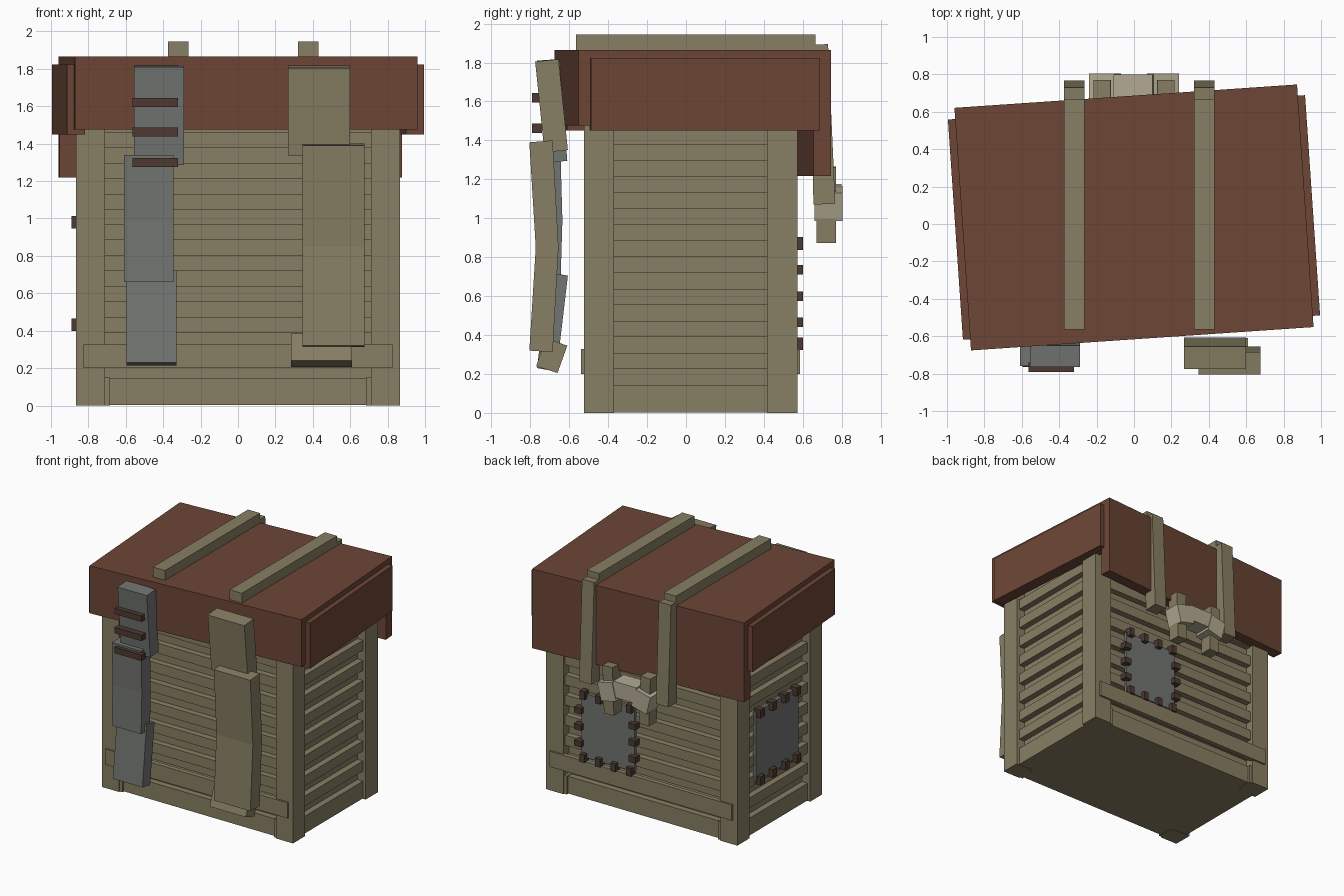
import bpy, bmesh, math
from mathutils import Matrix, Vector

cube = bpy.data.objects.get("Cube")
if cube:
    bpy.data.objects.remove(cube, do_unlink=True)


def material(name, rgb):
    lin = [((c / 255 + 0.055) / 1.055) ** 2.4 for c in rgb] + [1.0]
    m = bpy.data.materials.new(name)
    m.use_nodes = True
    m.diffuse_color = lin
    bsdf = m.node_tree.nodes["Principled BSDF"]
    bsdf.inputs["Base Color"].default_value = lin
    bsdf.inputs["Roughness"].default_value = 0.9
    return m


TAN = material("tan wood", (135, 126, 99))
BROWN = material("red brown lid", (108, 70, 54))
GREY = material("grey cloth", (114, 117, 113))
DARK = material("dark stitch", (78, 58, 50))
BONE = material("pale beige", (178, 170, 146))


def finish(name, bm, mat):
    bmesh.ops.recalc_face_normals(bm, faces=bm.faces)
    me = bpy.data.meshes.new(name)
    bm.to_mesh(me)
    bm.free()
    me.materials.append(mat)
    ob = bpy.data.objects.new(name, me)
    bpy.context.collection.objects.link(ob)
    return ob


def box(name, x, y, z, mat, turn=None):
    """Box from ranges; turn is an optional (axis, degrees, pivot)."""
    bm = bmesh.new()
    bmesh.ops.create_cube(bm, size=1)
    bmesh.ops.scale(bm, vec=(x[1] - x[0], y[1] - y[0], z[1] - z[0]), verts=bm.verts)
    mid = Vector((sum(x) / 2, sum(y) / 2, sum(z) / 2))
    bmesh.ops.translate(bm, vec=mid, verts=bm.verts)
    if turn:
        axis, deg, pivot = turn
        bmesh.ops.rotate(bm, cent=pivot or mid, verts=bm.verts,
                         matrix=Matrix.Rotation(math.radians(deg), 3, axis))
    return finish(name, bm, mat)


def side_prism(name, x, outline, mat):
    """Extrude a (y, z) outline across x."""
    bm = bmesh.new()
    face = bm.faces.new([bm.verts.new((x[0], y, z)) for y, z in outline])
    ext = bmesh.ops.extrude_face_region(bm, geom=[face])["geom"]
    moved = [v for v in ext if isinstance(v, bmesh.types.BMVert)]
    bmesh.ops.translate(bm, vec=(x[1] - x[0], 0, 0), verts=moved)
    return finish(name, bm, mat)


# Body: inner wall, corner posts, slats
X, Y0, Y1 = 0.865, -0.525, 0.572
box("inner_wall", (-0.79, 0.79), (Y0 + 0.075, Y1 - 0.075), (0.005, 1.6), TAN)
for sx, side in ((-1, "right"), (1, "left")):
    xr = sorted((sx * 0.71, sx * X))
    box("front_post_" + side, xr, (Y0, -0.37), (0, 1.55), TAN)
    box("back_post_" + side, xr, (0.415, Y1), (0, 1.55), TAN)
    for yr, end in (((Y0 + 0.01, -0.40), "front"), ((0.445, Y1 - 0.01), "back")):
        box(f"{end}_foot_{side}", sorted((sx * 0.685, sx * 0.8)), yr, (0, 0.15), TAN)

PITCH = 0.0823
levels = [(0.003, 0.144)]
levels += [(0.144 + PITCH * i, 0.144 + PITCH * (i + 1)) for i in range(1, 17, 2)]
for i, zr in enumerate(levels):
    box(f"slat_ring_x_{i}", (-0.84, 0.84), (-0.42, 0.46), zr, TAN)
    box(f"slat_ring_y_{i}", (-0.76, 0.76), (Y0 + 0.025, Y1 - 0.025), zr, TAN)

# Cross boards on front and back
box("front_board", (-0.825, 0.825), (-0.54, -0.50), (0.2, 0.327), TAN)
box("back_board", (-0.825, 0.825), (0.55, 0.587), (0.2, 0.327), TAN)

# Lid, set slightly askew
PIVOT = Vector((0, 0.035, 0))
SKEW = ("Z", 3.9, PIVOT)
C = PIVOT.y
box("lid_top", (-0.918, 0.918), (C - 0.65, C + 0.65), (1.77, 1.865), BROWN, SKEW)
box("lid_front", (-0.918, 0.918), (C - 0.65, C - 0.56), (1.477, 1.80), BROWN, SKEW)
box("lid_back", (-0.918, 0.918), (C + 0.56, C + 0.65), (1.218, 1.80), BROWN, SKEW)
for sx, side in ((-1, "right"), (1, "left")):
    box("lid_side_" + side, sorted((sx * 0.86, sx * 0.957)),
        (C - 0.59, C + 0.59), (1.45, 1.823), BROWN, SKEW)

# Straps over the lid and down the back
for xr, side in (((-0.375, -0.265), "right"), ((0.32, 0.43), "left")):
    box("top_strap_" + side, xr, (-0.565, 0.665), (1.85, 1.945), TAN)
    side_prism("back_strap_" + side, xr,
               [(0.635, 1.89), (0.73, 1.895), (0.767, 1.075), (0.655, 1.07)], TAN)

# Closure between the straps: bent bar with two pegs
box("clasp_middle", (-0.11, 0.10), (0.66, 0.80), (1.045, 1.175), BONE)
for sx, side in ((-1, "right"), (1, "left")):
    box("clasp_end_" + side, sorted((sx * 0.085, sx * 0.225)), (0.66, 0.805),
        (1.0, 1.15), BONE, ("Y", sx * 14, None))
    box("clasp_peg_" + side, sorted((sx * 0.12, sx * 0.21)), (0.67, 0.77),
        (0.875, 1.265), TAN, ("Y", sx * 2, None))

# Grey front strap in three overlapping pieces
side_prism("grey_strap_upper", (-0.555, -0.29),
           [(-0.765, 1.81), (-0.65, 1.818), (-0.61, 1.295), (-0.72, 1.285)], GREY)
side_prism("grey_strap_middle", (-0.61, -0.345),
           [(-0.76, 1.34), (-0.645, 1.34), (-0.635, 0.99), (-0.645, 0.66),
            (-0.76, 0.66), (-0.75, 0.99)], GREY)
side_prism("grey_strap_lower", (-0.597, -0.33),
           [(-0.71, 0.722), (-0.607, 0.705), (-0.665, 0.213), (-0.765, 0.23)], GREY)
for i, z in enumerate((1.62, 1.463, 1.30)):
    box(f"strap_stitch_{i}", (-0.565, -0.32), (-0.79, -0.74),
        (z - 0.024, z + 0.024), DARK)

# Tan front strap in three overlapping pieces
side_prism("tan_strap_upper", (0.268, 0.60),
           [(-0.775, 1.805), (-0.655, 1.817), (-0.607, 1.35), (-0.727, 1.338)], TAN)
side_prism("tan_strap_middle", (0.345, 0.675),
           [(-0.805, 1.39), (-0.685, 1.4), (-0.655, 0.85), (-0.685, 0.312),
            (-0.805, 0.32), (-0.772, 0.85)], TAN)
side_prism("tan_strap_lower", (0.283, 0.61),
           [(-0.72, 0.385), (-0.61, 0.345), (-0.66, 0.205), (-0.77, 0.24)], TAN)

# Back patch with stitches around its edge
box("back_patch", (0.07, 0.55), (0.54, 0.566), (0.35, 0.87), GREY)
spots = [(x, z) for x in (0.10, 0.24, 0.38, 0.52) for z in (0.355, 0.87)]
spots += [(x, z) for x in (0.07, 0.56) for z in (0.465, 0.6, 0.735)]
for i, (x, z) in enumerate(spots):
    h = 0.033 if z in (0.355, 0.87) else 0.024
    w = 0.022 if h > 0.03 else 0.03
    box(f"back_stitch_{i}", (x - w, x + w), (0.54, 0.602), (z - h, z + h), DARK)

# Side patch with stitches along top and bottom
box("side_patch", (-0.857, -0.83), (-0.23, 0.32), (0.42, 0.99), GREY)
for i, y in enumerate((0.28, 0.12, -0.04, -0.19)):
    for j, z in enumerate((0.432, 0.98)):
        box(f"side_stitch_{i}_{j}", (-0.89, -0.83), (y - 0.028, y + 0.028),
            (z - 0.034, z + 0.034), DARK)
